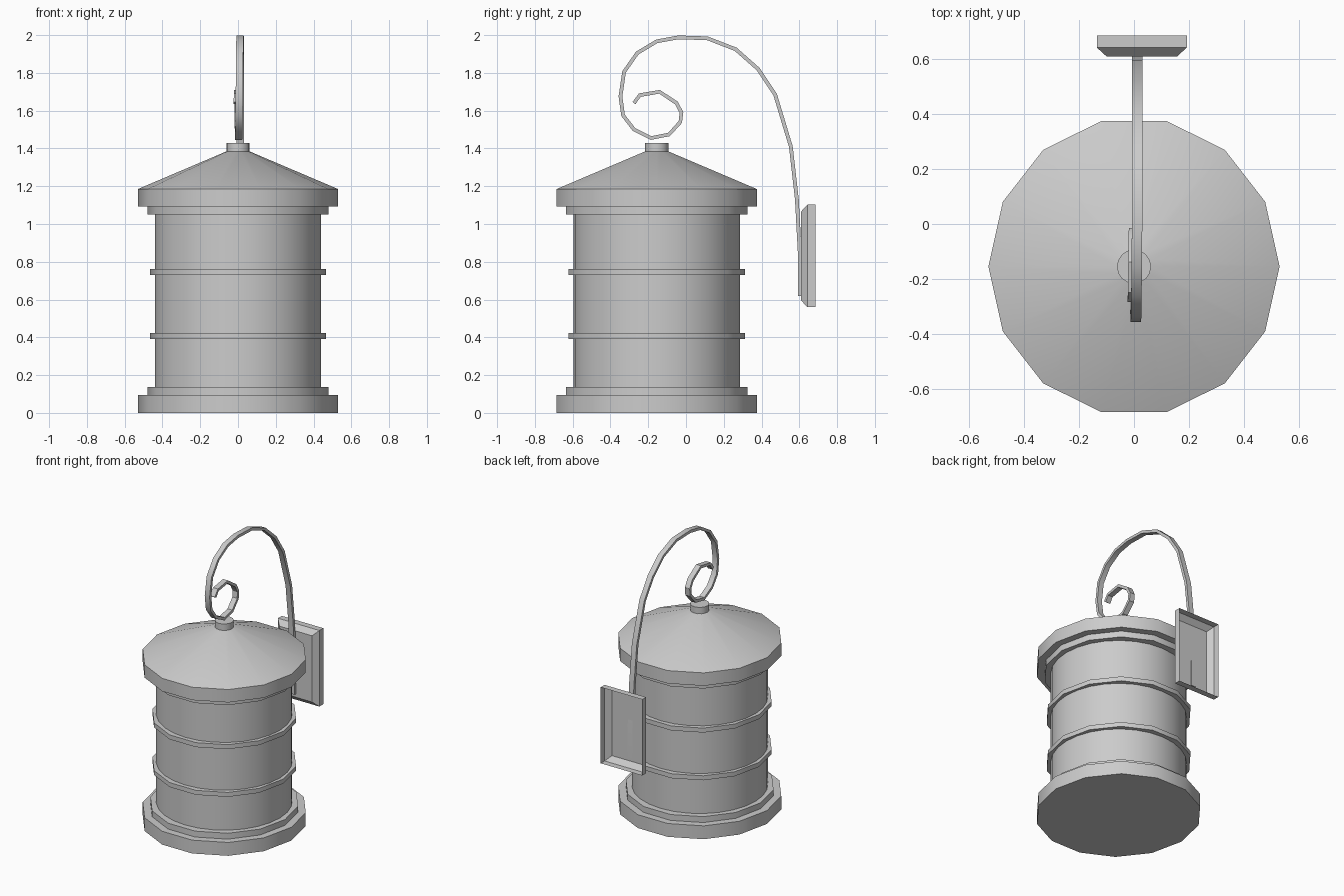
import bpy, bmesh
from math import sin, cos, pi, radians
from mathutils import Vector

if "Cube" in bpy.data.objects:
    bpy.data.objects.remove(bpy.data.objects["Cube"])

CY = -0.155   # lantern axis


def finish(name, bm, smooth=True):
    bmesh.ops.recalc_face_normals(bm, faces=bm.faces)
    me = bpy.data.meshes.new(name)
    bm.to_mesh(me)
    bm.free()
    ob = bpy.data.objects.new(name, me)
    bpy.context.collection.objects.link(ob)
    if smooth:
        bpy.ops.object.select_all(action='DESELECT')
        ob.select_set(True)
        bpy.context.view_layer.objects.active = ob
        bpy.ops.object.shade_smooth_by_angle(angle=radians(30))
    return ob


def lathe(name, profile, n=14):
    """Turn (radius, z) points around the lantern axis, capped at both ends."""
    bm = bmesh.new()
    fit = 1 / max(sin(2 * pi * i / n) for i in range(n))   # same width in x and y
    rings = [[bm.verts.new((r * cos(2 * pi * i / n), CY + fit * r * sin(2 * pi * i / n), z))
              for i in range(n)] for r, z in profile]
    for a, b in zip(rings, rings[1:]):
        for i in range(n):
            j = (i + 1) % n
            bm.faces.new((a[i], a[j], b[j], b[i]))
    bm.faces.new(rings[0])
    bm.faces.new(rings[-1])
    return finish(name, bm)


# Lantern body, base, hoops and roof
lathe("lantern_body", [(0.44, 0.05), (0.44, 1.12)], 28)
lathe("base", [(0.53, 0), (0.53, 0.095)])
for name, r, z0, z1 in (("lower_collar", 0.48, 0.09, 0.137), ("lower_hoop", 0.467, 0.39, 0.422),
                        ("upper_hoop", 0.467, 0.73, 0.762), ("upper_collar", 0.48, 1.05, 1.095)):
    lathe(name, [(r, z0), (r, z1)])
lathe("roof", [(0.53, 1.093), (0.53, 1.185), (0.06, 1.385)])
lathe("roof_cap", [(0.062, 1.375), (0.062, 1.43)], 16)

# Scrolled hanging arm: flat bar swept along a path in the yz plane
path = [(0.603, 0.62), (0.602, 0.85), (0.587, 1.13), (0.555, 1.41), (0.472, 1.685),
        (0.382, 1.82), (0.263, 1.925), (0.113, 1.983), (-0.04, 1.988), (-0.155, 1.967),
        (-0.258, 1.905), (-0.328, 1.805), (-0.347, 1.675), (-0.333, 1.575), (-0.275, 1.5),
        (-0.185, 1.455), (-0.09, 1.474), (-0.03, 1.54), (-0.024, 1.59), (-0.05, 1.64),
        (-0.14, 1.7), (-0.245, 1.682), (-0.275, 1.64)]
bm = bmesh.new()
rings = []
for i, (y, z) in enumerate(path):
    p = Vector((0.012 - 0.016 * max(0, i - 7) / 15, y, z))
    a, b = path[max(i - 1, 0)], path[min(i + 1, len(path) - 1)]
    side = Vector((0, -(b[1] - a[1]), b[0] - a[0])).normalized() * 0.01
    wide = Vector((0.019, 0, 0))
    rings.append([bm.verts.new(q) for q in (p + side + wide, p + side - wide,
                                            p - side - wide, p - side + wide)])
for a, b in zip(rings, rings[1:]):
    for i in range(4):
        j = (i + 1) % 4
        bm.faces.new((a[i], a[j], b[j], b[i]))
bm.faces.new(rings[0])
bm.faces.new(rings[-1])
finish("scroll_arm", bm)

# Wall plate: bevelled shell, open at the back
bm = bmesh.new()
rings = []
for y, inset in ((0.686, 0), (0.642, 0), (0.61, 0.035)):
    x0, x1, z0, z1 = -0.135 + inset, 0.192 - inset, 0.56 + inset, 1.102 - inset
    rings.append([bm.verts.new((x, y, z)) for x, z in ((x0, z0), (x1, z0), (x1, z1), (x0, z1))])
for a, b in zip(rings, rings[1:]):
    for i in range(4):
        j = (i + 1) % 4
        bm.faces.new((a[i], a[j], b[j], b[i]))
bm.faces.new(rings[-1])
finish("wall_plate", bm, smooth=False)
